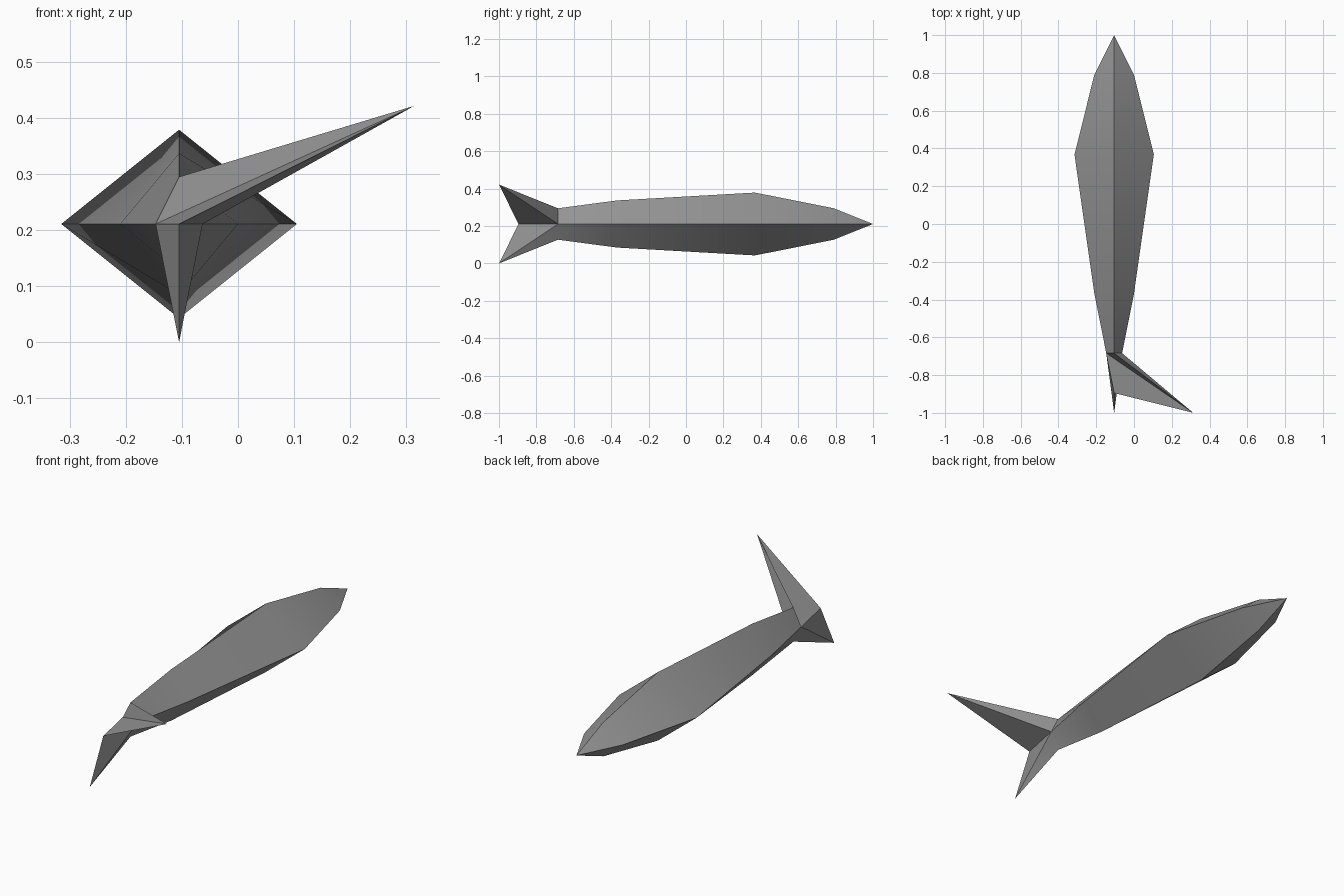
import bpy, bmesh, math

cube = bpy.data.objects.get("Cube")
if cube:
    bpy.data.objects.remove(cube, do_unlink=True)

# Single grey material
GREY = (0.30, 0.30, 0.30, 1)
mat = bpy.data.materials.new("grey")
mat.diffuse_color = GREY
mat.use_nodes = True
bsdf = mat.node_tree.nodes["Principled BSDF"]
bsdf.inputs["Base Color"].default_value = GREY
bsdf.inputs["Roughness"].default_value = 0.8

CX, CZ = -0.105, 0.2105   # body axis

# Body sections: y, half width, half height (nose to tail root)
SECTIONS = [
    (0.79, 0.105, 0.084),
    (0.368, 0.21, 0.168),
    (-0.368, 0.105, 0.126),
    (-0.684, 0.042, 0.084),
]

bm = bmesh.new()


def diamond(y, w, h):
    """Four corners: left, top, right, bottom."""
    return [bm.verts.new((CX + dx * w, y, CZ + dz * h))
            for dx, dz in ((1, 0), (0, 1), (-1, 0), (0, -1))]


def fan(tip, loop):
    """Close a loop of points to a tip."""
    for a, b in zip(loop, loop[1:] + loop[:1]):
        bm.faces.new((a, b, tip))


# Body: pointed nose and diamond sections
rings = [diamond(*s) for s in SECTIONS]
fan(bm.verts.new((CX, 1.0, CZ)), rings[0])
for r0, r1 in zip(rings, rings[1:]):
    for i in range(4):
        j = (i + 1) % 4
        bm.faces.new((r0[i], r0[j], r1[j], r1[i]))

# Tail: two spikes that share a notch, the upper one bent to the left
left, top, right, bottom = rings[-1]
notch = bm.verts.new((CX, -0.895, CZ))
fan(bm.verts.new((0.314, -1.0, 0.421)), [left, top, right, notch])
fan(bm.verts.new((CX, -1.0, 0.0)), [right, bottom, left, notch])

bmesh.ops.recalc_face_normals(bm, faces=bm.faces)
mesh = bpy.data.meshes.new("fish_body_and_tail")
bm.to_mesh(mesh)
bm.free()
mesh.materials.append(mat)

fish = bpy.data.objects.new("fish_body_and_tail", mesh)
bpy.context.collection.objects.link(fish)
for o in bpy.context.selected_objects:
    o.select_set(False)
fish.select_set(True)
bpy.context.view_layer.objects.active = fish
bpy.ops.object.shade_smooth_by_angle(angle=math.radians(30))
